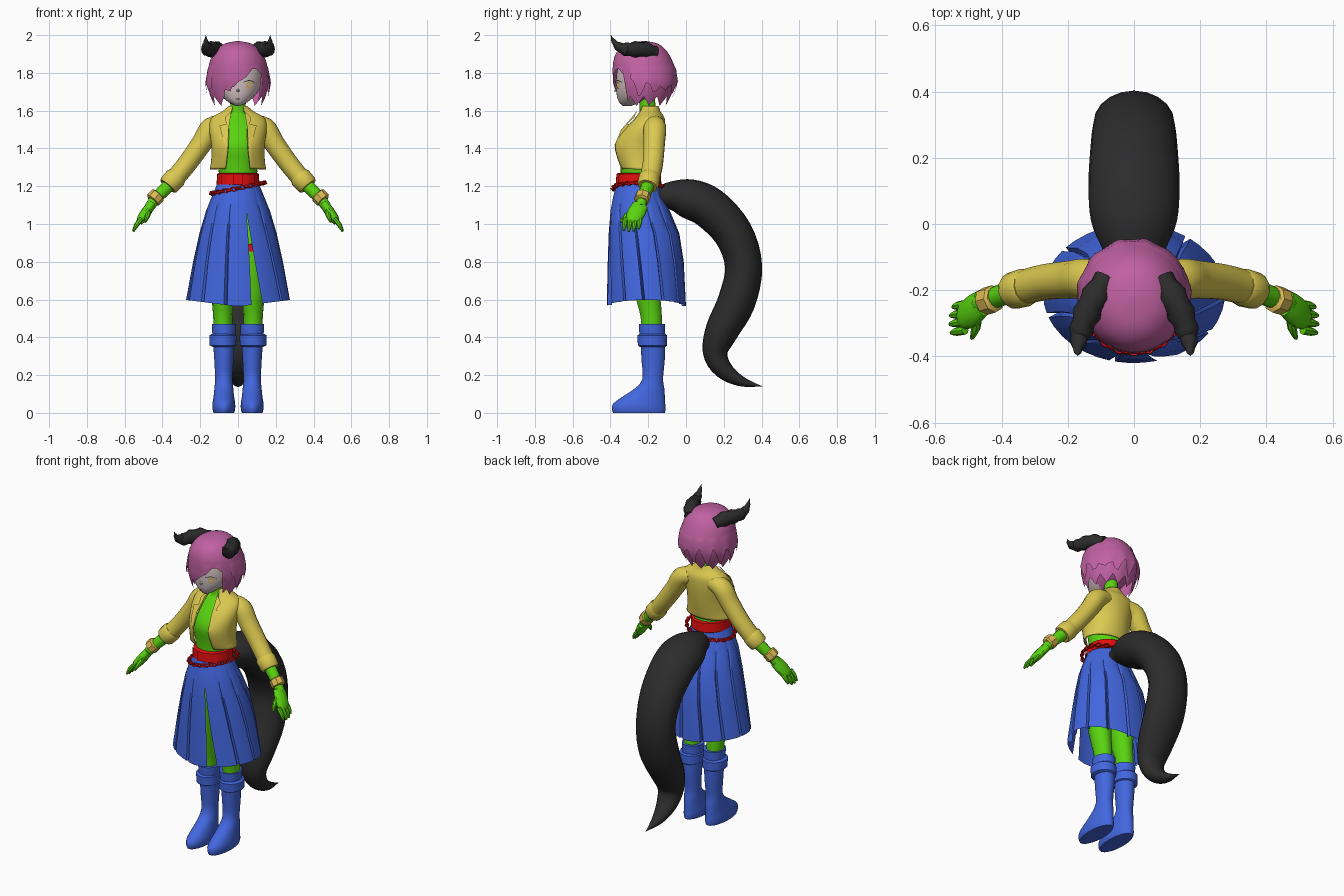
import bpy, bmesh
from math import sin, cos, asin, sqrt, radians, pi
from mathutils import Vector, Matrix

if "Cube" in bpy.data.objects:
    bpy.data.objects.remove(bpy.data.objects["Cube"])
made = []

def material(name, *rgb):
    m = bpy.data.materials.new(name)
    m.use_nodes = True
    m.diffuse_color = (*rgb, 1)
    m.node_tree.nodes["Principled BSDF"].inputs["Base Color"].default_value = (*rgb, 1)
    return m

GREEN = material("green_skin", .1, .65, .005)
FACE = material("pale_face", .66, .54, .54)
HAIR = material("pink_hair", .53, .12, .36)
YELLOW = material("yellow_jacket", .71, .58, .08)
TAN = material("tan_bracelet", .72, .5, .09)
BLUE = material("blue_cloth", .055, .135, .74)
RED = material("red_belt", .76, .004, .004)
DARK = material("charcoal_horn", .025, .025, .025)

def finish(name, bm, mat):
    bmesh.ops.remove_doubles(bm, verts=bm.verts, dist=1e-4)
    bmesh.ops.recalc_face_normals(bm, faces=bm.faces)
    mesh = bpy.data.meshes.new(name)
    bm.to_mesh(mesh)
    bm.free()
    mesh.materials.append(mat)
    ob = bpy.data.objects.new(name, mesh)
    bpy.context.collection.objects.link(ob)
    made.append(ob)
    return ob

def sheet(name, rows, mat, closed=True):
    """Skin quads over equal rows of points; closed rows get end caps."""
    bm = bmesh.new()
    grid = [[bm.verts.new(p) for p in row] for row in rows]
    n = len(rows[0])
    for a, b in zip(grid, grid[1:]):
        for i in range(n if closed else n - 1):
            j = (i + 1) % n
            bm.faces.new((a[i], a[j], b[j], b[i]))
    if closed:
        bm.faces.new(grid[0])
        bm.faces.new(grid[-1])
    return finish(name, bm, mat)

def smooth(pts, k):
    """Catmull-Rom resampling of equal-length tuples."""
    out = []
    for i in range(len(pts) - 1):
        a, b, c, d = (pts[min(max(j, 0), len(pts) - 1)] for j in range(i - 1, i + 3))
        for t in (s / k for s in range(k)):
            out.append(tuple(q + t / 2 * (r - p + t * (2 * p - 5 * q + 4 * r - u + t * (3 * (q - r) + u - p)))
                             for p, q, r, u in zip(a, b, c, d)))
    return out + [pts[-1]]

def oval(z, rx, front, back, deg, f=1):
    """Point on a body cross-section; 0 degrees faces the front."""
    a = radians(deg)
    return (rx * f * sin(a), (front + back) / 2 - (back - front) / 2 * f * cos(a), z)

def loft(name, rings, mat, x=0, k=3, n=32):
    rows = [[Vector(oval(*r, 360 * i / n)) + Vector((x, 0, 0)) for i in range(n)] for r in smooth(rings, k)]
    return sheet(name, rows, mat)

def tube(name, pts, mat, n=14, k=4, ref=(0, 1, 0), squash=1, side=1, ridge=0):
    pts, rows = smooth(pts, k), []
    for i, p in enumerate(pts):
        t = (Vector(pts[min(i + 1, len(pts) - 1)][:3]) - Vector(pts[max(i - 1, 0)][:3])).normalized()
        u = t.cross(Vector(ref)).normalized()
        v = u.cross(t) * squash
        r = max(p[3], .001) * (1 - ridge * (i % 2))
        row = [Vector(p[:3]) + r * (u * cos(2 * pi * j / n) + v * sin(2 * pi * j / n)) for j in range(n)]
        rows.append([(q.x * side, q.y, q.z) for q in row])
    return sheet(name, rows, mat)

def at(rings, z):
    for a, b in zip(rings, rings[1:]):
        if z <= b[0]:
            t = max(0, (z - a[0]) / (b[0] - a[0]))
            return [p + (q - p) * t for p, q in zip(a, b)]
    return rings[-1]

def plate(name, pts, rings, mat, off, side=1):
    """Thin patch laid on the front of a lofted part."""
    bm = bmesh.new()
    verts = []
    for x, z in pts:
        _, rx, f, b = at(rings, z)[:4]
        y = (f + b) / 2 - (b - f) / 2 * sqrt(max(0, 1 - (x / rx) ** 2))
        verts.append(bm.verts.new((x * side, y - off, z)))
    bmesh.ops.triangulate(bm, faces=[bm.faces.new(verts)])
    return finish(name, bm, mat)

# torso and neck: z, half width, front y, back y
loft("torso", [(1.15, .105, -.35, -.15), (1.25, .1, -.345, -.15), (1.33, .11, -.35, -.15), (1.42, .125, -.36, -.14),
               (1.5, .125, -.315, -.13), (1.56, .09, -.265, -.14), (1.59, .045, -.245, -.155),
               (1.7, .038, -.25, -.17)], GREEN)

# open jacket, last value is half the front gap
JACKET = [(1.29, .15, -.35, -.14, .065), (1.34, .142, -.372, -.13, .06), (1.42, .142, -.385, -.117, .052),
          (1.5, .152, -.335, -.11, .05), (1.56, .142, -.275, -.113, .045), (1.595, .085, -.25, -.135, .035),
          (1.625, .048, -.24, -.145, .03)]
rows = []
for z, rx, f, b, gap in smooth(JACKET, 3):
    a = asin(gap / rx) * 180 / pi
    rows.append([oval(z, rx, f, b, a + (360 - 2 * a) * i / 40) for i in range(41)])
jacket = sheet("jacket", rows, YELLOW, closed=False)
jacket.modifiers.new("thickness", "SOLIDIFY").thickness = .006
LAPEL = [(.034, 1.6), (.07, 1.565), (.062, 1.53), (.098, 1.52), (.085, 1.47), (.054, 1.4), (.05, 1.5)]

for s, label in ((1, "left"), (-1, "right")):
    plate(label + "_lapel", LAPEL, JACKET, YELLOW, .014, s)
    # arms
    tube(label + "_sleeve", [(.07, -.165, 1.53, .045), (.14, -.165, 1.508, .058), (.19, -.168, 1.43, .055),
                             (.265, -.175, 1.325, .052), (.33, -.19, 1.245, .05), (.37, -.2, 1.2, .046)],
         YELLOW, side=s, squash=1.05)
    tube(label + "_sleeve_cuff", [(.322, -.19, 1.256, .052), (.33, -.192, 1.246, .058), (.366, -.202, 1.206, .056),
                                  (.372, -.204, 1.199, .05)], YELLOW, k=1, side=s)
    tube(label + "_forearm", [(.35, -.195, 1.22, .036), (.42, -.222, 1.15, .032), (.47, -.242, 1.09, .026)],
         GREEN, side=s)
    tube(label + "_bracelet", [(.42, -.225, 1.158, .034), (.424, -.226, 1.154, .042), (.45, -.234, 1.126, .042),
                               (.454, -.236, 1.122, .034)], TAN, n=8, k=1, side=s)
    tube(label + "_palm", [(.46, -.24, 1.1, .024), (.485, -.26, 1.065, .027), (.512, -.278, 1.025, .024),
                           (.522, -.282, 1.005, .015)], GREEN, squash=1.75, side=s)
    for i, long in enumerate((.8, .97, 1, .92)):
        y = -.243 - .026 * i
        tube(f"{label}_finger_{i + 1}", [(.51, y, 1.03, .013), (.51 + .028 * long, y - .004, 1.03 - .036 * long, .013),
                                         (.51 + .045 * long, y - .008, 1.03 - .07 * long, .006)], GREEN, n=8, k=2, side=s)
    tube(label + "_thumb", [(.47, -.26, 1.08, .014), (.478, -.315, 1.045, .014), (.49, -.345, 1.01, .006)],
         GREEN, n=8, k=2, ref=(1, 0, 0), side=s)
    # legs and boots
    tube(label + "_leg", [(.06, -.24, 1.1, .05), (.083, -.225, .9, .08), (.082, -.205, .65, .062),
                          (.08, -.185, .52, .052), (.08, -.18, .4, .048)], GREEN, squash=1.12, side=s)
    loft(label + "_boot", [(0, .054, -.385, -.112), (.02, .06, -.392, -.108), (.05, .06, -.385, -.11),
                           (.09, .054, -.33, -.112), (.13, .05, -.27, -.115), (.18, .046, -.23, -.122),
                           (.27, .05, -.235, -.113), (.36, .056, -.24, -.11), (.42, .061, -.247, -.112),
                           (.47, .064, -.25, -.11)], BLUE, x=.075 * s, k=2)
    loft(label + "_boot_band", [(.35, .056, -.245, -.108), (.357, .07, -.255, -.1), (.41, .072, -.257, -.1),
                                (.418, .06, -.247, -.108)], BLUE, x=.08 * s, k=1)
    # ridged horns
    tube(label + "_horn", [(.085, -.165, 1.905, .037), (.115, -.215, 1.922, .046), (.142, -.27, 1.925, .044),
                           (.16, -.322, 1.925, .037), (.168, -.36, 1.942, .025), (.17, -.385, 1.97, .012),
                           (.17, -.398, 2, 0)], DARK, n=12, k=2, side=s, ridge=.16)
tube("garter", [(.083, -.222, .862, .083), (.083, -.225, .9, .085)], RED, k=1, squash=1.12)

# pleated skirt with a slit beside the front panel
SKIRT = [(.563, .275, -.42, 0), (.8, .238, -.415, -.012), (.95, .205, -.41, -.035), (1.07, .17, -.4, -.085),
         (1.15, .137, -.385, -.12), (1.22, .108, -.365, -.14)]
rows = []
for z, rx, f, b in SKIRT:
    slit = 13 * max(0, (1.07 - z) / .5)
    row = []
    for cell in range(12):
        for offset, fold in ((0, 1), (2, 0), (10, 0), (20, 0), (28, 0), (30, 1)):
            t = (cell * 30 + offset) / 360
            deg = 15 + slit + (360 - slit) * t
            depth = .17 * (1.22 - z) * (fold and 0 < t < 1)
            lift = .035 * abs(sin(radians(deg))) if z < .6 else 0
            row.append(oval(z + lift, rx, f, b, deg, 1 - depth))
    rows.append(row)
sheet("skirt", rows, BLUE, closed=False)

# belt and fittings
BELT = [(1.205, .108, -.365, -.135), (1.21, .114, -.372, -.13), (1.265, .11, -.368, -.134), (1.27, .1, -.36, -.14)]
loft("belt", BELT, RED, k=1)
for x, w in ((-.075, .012), (0, .026), (.075, .012)):
    plate("belt_fitting", [(x - w, 1.212), (x + w, 1.212), (x + w, 1.263), (x - w, 1.263)], BELT, RED, .008)

# slanted hip chain made of links
bm = bmesh.new()
LINKS, R, r = 38, .0155, .0055
for i in range(LINKS):
    deg = 360 * i / LINKS
    x, y, z = oval(1.19, .142, -.386, -.115, deg)
    turn = (Matrix.Translation((x, y, z + .2 * x)) @ Matrix.Rotation(radians(deg), 4, "Z")
            @ Matrix.Rotation(pi / 2 * (i % 2) + .4, 4, "X"))
    loops = [[bm.verts.new(turn @ Vector(((R + r * cos(v)) * cos(u), (R + r * cos(v)) * sin(u) * .7, r * sin(v))))
              for v in (j * pi / 2 for j in range(4))] for u in (j * pi / 4 for j in range(8))]
    for a, b in zip(loops, loops[1:] + loops[:1]):
        for v in range(4):
            w = (v + 1) % 4
            bm.faces.new((a[v], b[v], b[w], a[w]))
finish("hip_chain", bm, RED)

# tail
tube("tail", [(0, -.16, 1.14, .05), (0, -.08, 1.15, .075), (0, .01, 1.135, .104), (0, .125, 1.085, .11),
              (0, .25, .95, .104), (0, .305, .775, .098), (0, .268, .59, .1), (0, .19, .435, .088),
              (0, .155, .32, .066), (0, .198, .23, .05), (0, .29, .168, .028), (0, .405, .14, 0)],
     DARK, n=20, ref=(1, 0, 0), squash=1.25)

# head, with the scalp behind the face in hair colour
HEAD = [(1.625, .012, -.335, -.29), (1.645, .05, -.355, -.24), (1.68, .09, -.366, -.18), (1.73, .122, -.371, -.11),
        (1.8, .132, -.368, -.09), (1.88, .12, -.35, -.1)]
head = loft("head", HEAD, FACE)
head.data.materials.append(HAIR)
for p in head.data.polygons:
    p.material_index = int(p.center.y > -.25)
tube("nose", [(0, -.36, 1.71, .014), (0, -.38, 1.703, .002)], FACE, n=6, k=1, ref=(1, 0, 0))
plate("mouth", [(-.014, 1.664), (.014, 1.664), (.01, 1.66), (-.01, 1.66)], HEAD, DARK, .004)
for s, label in ((1, "left"), (-1, "right")):
    disc = [(.06 + .014 * cos(i * pi / 6), 1.735 + .02 * sin(i * pi / 6)) for i in range(12)]
    plate(label + "_iris", disc, HEAD, TAN, .006, s)
    plate(label + "_pupil", [((x + .06) / 2, (z + 1.735) / 2) for x, z in disc], HEAD, FACE, .008, s)
    plate(label + "_lash", [(.03, 1.75), (.06, 1.759), (.09, 1.748), (.088, 1.752), (.06, 1.764), (.032, 1.754)],
          HEAD, DARK, .009, s)

# hair cap plus layered, toothed locks
CAP = [(1.61, .115, -.345, -.115), (1.68, .148, -.368, -.08), (1.75, .162, -.386, -.055), (1.82, .158, -.388, -.055),
       (1.87, .146, -.383, -.075), (1.92, .117, -.36, -.105), (1.955, .07, -.31, -.15), (1.968, .01, -.23, -.21)]
loft("hair_cap", CAP[3:], HAIR, n=48)

def fringe_hem(deg):
    d = (deg + 180) % 360 - 180
    if -28 < d <= 34:
        return 1.67 + .155 * (d + 28) / 62
    return 1.825 - .04 * (d - 34) / 18 if 34 < d < 52 else 1.625

def locks(name, start, end, hem, flare, tooth, cols=96):
    rows = []
    for t in (k / 6 for k in range(7)):
        row = []
        for i in range(cols + 1):
            deg = start + (end - start) * i / cols
            notch = abs(i % 8 / 4 - 1)
            low = hem(deg)
            low += tooth * notch * (.2 if low > 1.72 else 1)
            z = 1.84 + (low - 1.84) * t
            row.append(oval(z, *at(CAP, z)[1:], deg, 1.005 + flare * t - .025 * t * notch))
        rows.append(row)
    return sheet(name, rows, HAIR, closed=False)

locks("hair_fringe", 0, 360, fringe_hem, .02, .05)
locks("hair_outer_locks", 66, 306, lambda d: 1.68 + .025 * sin(d / 5), .1, .075, 72)

# soft shading with crisp edges
bpy.ops.object.select_all(action="DESELECT")
for ob in made:
    ob.select_set(True)
bpy.context.view_layer.objects.active = made[0]
bpy.ops.object.shade_smooth_by_angle(angle=radians(40))
